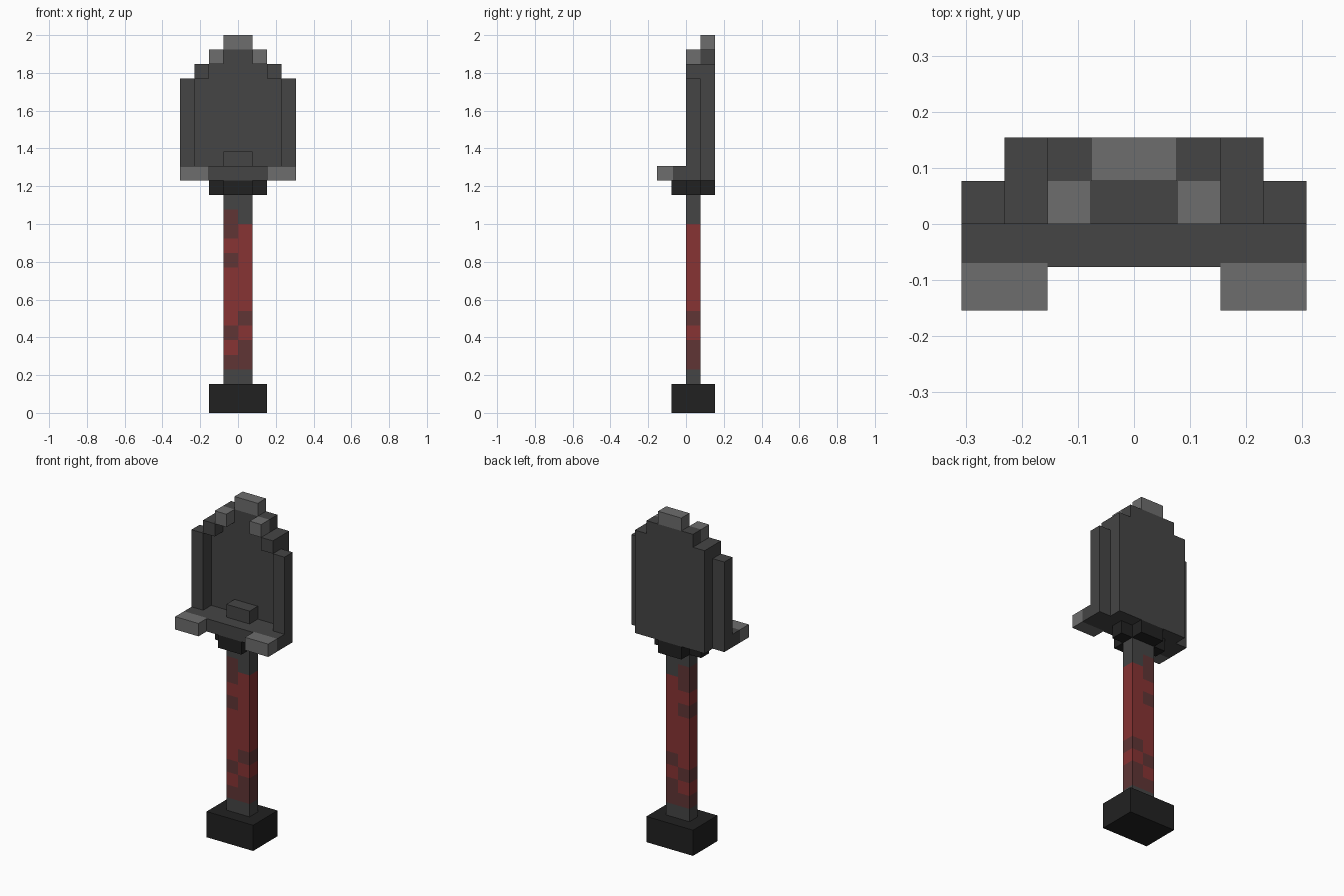
import bpy, bmesh
from mathutils import Vector

U = 1 / 13  # one block of the model

if "Cube" in bpy.data.objects:
    bpy.data.objects.remove(bpy.data.objects["Cube"])


def material(name, rgb):
    m = bpy.data.materials.new(name)
    m.use_nodes = True
    m.diffuse_color = (*rgb, 1)
    bsdf = m.node_tree.nodes["Principled BSDF"]
    bsdf.inputs["Base Color"].default_value = (*rgb, 1)
    bsdf.inputs["Roughness"].default_value = 0.9
    return m


BLACK = material("black", (0.0155, 0.0155, 0.0155))
DARK = material("dark grey", (0.059, 0.059, 0.059))
LIGHT = material("light grey", (0.153, 0.153, 0.153))
RED = material("red", (0.242, 0.033, 0.033))
WORN = material("worn red", (0.115, 0.036, 0.036))


def finish(name, bm, *mats):
    bmesh.ops.recalc_face_normals(bm, faces=bm.faces[:])
    mesh = bpy.data.meshes.new(name)
    bm.to_mesh(mesh)
    bm.free()
    for m in mats:
        mesh.materials.append(m)
    ob = bpy.data.objects.new(name, mesh)
    bpy.context.collection.objects.link(ob)
    return ob


def box_mesh(x, y, z):
    """Box from (min, max) ranges in blocks."""
    bm = bmesh.new()
    bmesh.ops.create_cube(bm, size=1)
    for v in bm.verts:
        v.co = Vector([(r[0] if c < 0 else r[1]) * U for c, r in zip(v.co, (x, y, z))])
    return bm


def box(name, mat, x, y, z):
    return finish(name, box_mesh(x, y, z), mat)


def pair(name, mat, x, y, z):
    """The same box on both sides of the model."""
    box("left_" + name, mat, x, y, z)
    box("right_" + name, mat, (-x[1], -x[0]), y, z)


def prism(name, mat, half, span, upright):
    """Mirror a half outline over x = 0 and extrude it along y (upright) or z."""
    outline = half + [(-a, b) for a, b in reversed(half)]
    bm = bmesh.new()
    place = lambda a, b, d: Vector((a, d, b) if upright else (a, b, d)) * U
    face = bm.faces.new([bm.verts.new(place(a, b, span[0])) for a, b in outline])
    new = bmesh.ops.extrude_face_region(bm, geom=[face])["geom"]
    shift = place(0, 0, span[1] - span[0])
    bmesh.ops.translate(bm, vec=shift, verts=[v for v in new if isinstance(v, bmesh.types.BMVert)])
    return finish(name, bm, mat)


# Pommel
box("pommel", BLACK, (-2, 2), (-1, 2), (0, 2))

# Handle, cut into blocks and coloured by column and row
bm = box_mesh((-1, 1), (0, 1), (2, 15))
cuts = [((0, 0, 0), (1, 0, 0))] + [((0, 0, k * U), (0, 0, 1)) for k in range(3, 15)]
for co, no in cuts:
    bmesh.ops.bisect_plane(bm, geom=bm.verts[:] + bm.edges[:] + bm.faces[:],
                           plane_co=co, plane_no=no)
worn_rows = {"left": {3, 4, 6}, "right": {3, 5, 10, 12, 13}}
for f in bm.faces:
    c = f.calc_center_median() / U
    row = min(int(c.z), 14)
    side = "left" if c.x > 0 else "right"
    if row in worn_rows[side]:
        f.material_index = 2
    elif 3 <= row <= 12:
        f.material_index = 1
finish("handle", bm, DARK, RED, WORN)

# Cross-shaped collar under the blade
prism("collar", BLACK, [(1, -1), (1, 0), (2, 0), (2, 1), (1, 1), (1, 2)], (15, 16), False)

# Ledge with two light prongs at the front corners
prism("ledge", DARK, [(2, -1), (2, -0.9), (4, -0.9), (4, 1)], (16, 17), False)
pair("prong", LIGHT, (2, 4), (-2, -0.9), (16, 17))

# Stepped back plate and its light tip
prism("back_plate", DARK, [(3, 16), (3, 24), (2, 24), (2, 25)], (1, 2), True)
box("tip", LIGHT, (-1, 1), (1, 2), (25, 26))

# Raised rim blocks and centre nub in front of the plate
pair("side_wall", DARK, (3, 4), (0, 1), (17, 23))
pair("shoulder", DARK, (2, 3), (0, 1), (23, 24))
pair("upper_rim", LIGHT, (1, 2), (0, 1), (24, 25))
box("nub", DARK, (-1, 1), (0, 1), (17, 18))
